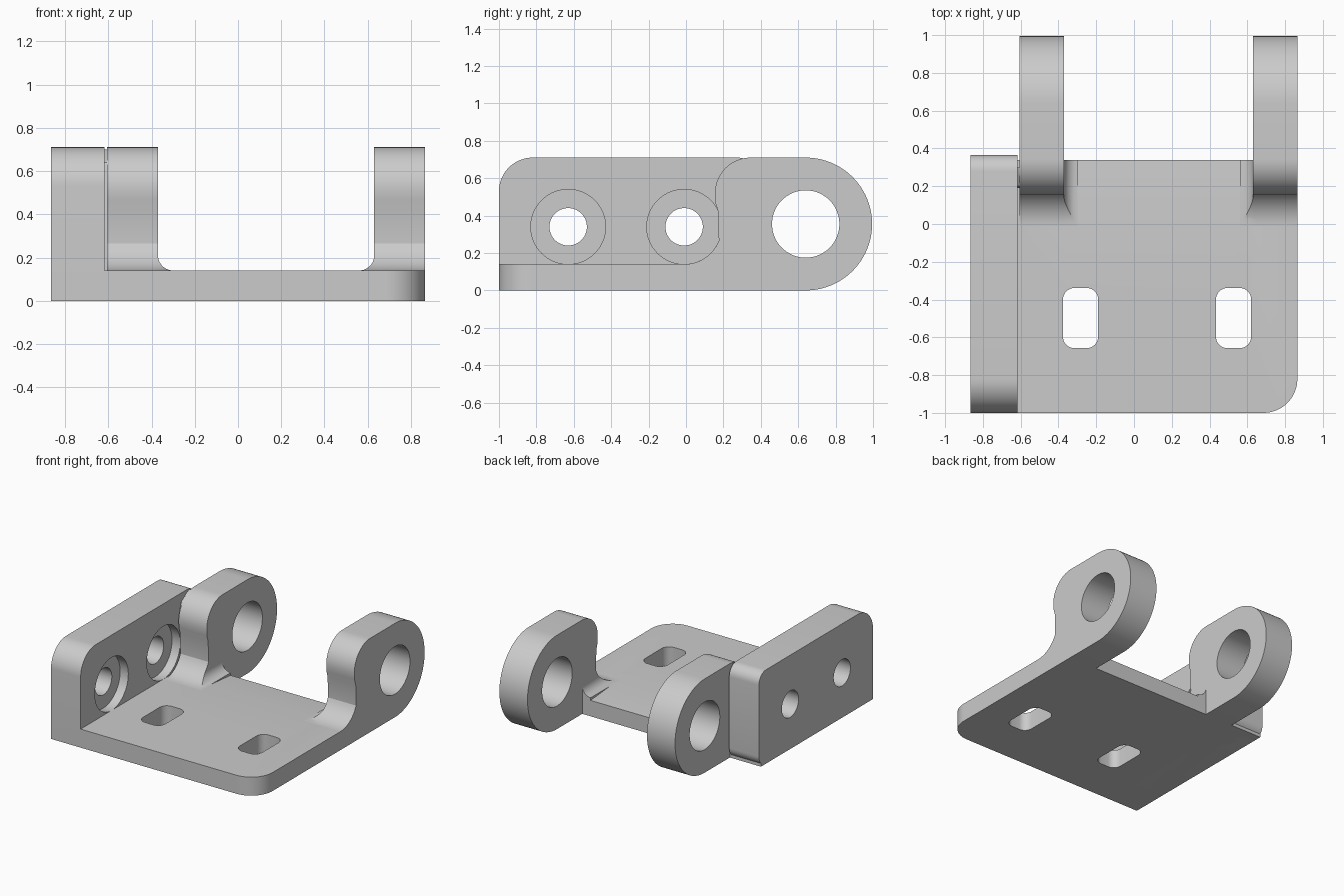
import bpy, bmesh
from math import sin, cos, radians
from mathutils import Vector

if "Cube" in bpy.data.objects:
    bpy.data.objects.remove(bpy.data.objects["Cube"])

grey = bpy.data.materials.new("machined grey")
grey.use_nodes = True
COLOUR = (0.6, 0.6, 0.6, 1)
grey.diffuse_color = COLOUR
grey.node_tree.nodes["Principled BSDF"].inputs["Base Color"].default_value = COLOUR


def arc(cx, cy, r, start, end, steps=16):
    """Points along an arc, angles in degrees."""
    angles = [radians(start + (end - start) * i / steps) for i in range(steps + 1)]
    return [(cx + r * cos(a), cy + r * sin(a)) for a in angles]


def prism(name, outline, axis, low, high):
    """Extrude a 2D outline along x (y, z points), y (x, z) or z (x, y)."""
    def place(p, d):
        return {"x": (d, *p), "y": (p[0], d, p[1]), "z": (*p, d)}[axis]
    bm = bmesh.new()
    face = bm.faces.new([bm.verts.new(place(p, low)) for p in outline])
    top = bmesh.ops.extrude_face_region(bm, geom=[face])["geom"]
    moved = [v for v in top if isinstance(v, bmesh.types.BMVert)]
    bmesh.ops.translate(bm, verts=moved, vec=Vector(place((0, 0), high - low)))
    bmesh.ops.recalc_face_normals(bm, faces=bm.faces)
    mesh = bpy.data.meshes.new(name)
    bm.to_mesh(mesh)
    bm.free()
    mesh.materials.append(grey)
    obj = bpy.data.objects.new(name, mesh)
    bpy.context.collection.objects.link(obj)
    return obj


def rod(y, z, r, low, high):
    return prism("cutter", arc(y, z, r, 0, 360, 64)[:-1], "x", low, high)


def finish(obj, cutters=()):
    """Cut the holes, remove the cutters and smooth the curved faces."""
    bpy.ops.object.select_all(action="DESELECT")
    bpy.context.view_layer.objects.active = obj
    obj.select_set(True)
    for cutter in cutters:
        cutter.hide_render = True
        mod = obj.modifiers.new("cut", "BOOLEAN")
        mod.operation, mod.solver, mod.object = "DIFFERENCE", "EXACT", cutter
        bpy.ops.object.modifier_apply(modifier=mod.name)
        bpy.data.objects.remove(cutter)
    bpy.ops.object.shade_smooth_by_angle(angle=radians(25))


SIDE, FLOOR, TOP = 0.865, 0.14, 0.71
SCREW_Z, BACK_SCREW_Y = 0.34, -0.01

# Base plate with one rounded corner and two slots
plate = prism("base_plate", [(-SIDE, -1)] + arc(SIDE - 0.18, -0.82, 0.18, -90, 0)
              + [(SIDE, 0.34), (-SIDE, 0.34)], "z", 0, FLOOR)
slots = []
for x in (-0.283, 0.527):
    outline = []
    for sx, sy, a in ((1, 1, 0), (-1, 1, 90), (-1, -1, 180), (1, -1, 270)):
        outline += arc(x + sx * 0.033, -0.498 + sy * 0.099, 0.06, a, a + 90, 8)
    slots.append(prism("cutter", outline, "z", -0.1, 0.3))
# Shallow relief sloping to the rear edge between the lugs
relief = prism("cutter", [(0.11, FLOOR), (0.4, 0.115), (0.4, 0.2), (0.11, 0.2)],
               "x", -0.37, 0.63)
finish(plate, slots + [relief])

# Side wall with two counterbored screw holes
wall = prism("side_wall", [(-1, 0)] + arc(0.28, 0.085, 0.085, -90, 0, 8)
             + arc(0.28, TOP - 0.085, 0.085, 0, 90, 8)
             + arc(-0.82, TOP - 0.18, 0.18, 90, 180), "x", -SIDE, -0.617)
bores = []
for y in (-0.63, BACK_SCREW_Y):
    bores += [rod(y, SCREW_Z, 0.1, -1, -0.5), rod(y, SCREW_Z, 0.2, -0.685, -0.5)]
finish(wall, bores)

# Bridge joining the wall to its neighbouring lug
finish(prism("wall_bridge", [(0.19, 0), (0.3, 0), (0.3, TOP - 0.01), (0.27, 0.69),
                             (0.2, 0.64), (0.19, 0.6)], "x", -0.63, -0.6))

# Pair of hinge lugs: round nose, waisted neck and pin hole
neck = arc(BACK_SCREW_Y, SCREW_Z, 0.2, -90, -22, 14)
profile = ([(BACK_SCREW_Y, 0)] + arc(0.64, 0.355, 0.355, -90, 90, 48)
           + arc(0.345, TOP - 0.19, 0.19, 90, 180)
           + [(0.157, 0.47), (0.172, 0.42)] + neck[::-1])
for name, low, high, inner, turn in (("right_lug", -0.605, -0.37, -0.37, 1),
                                     ("left_lug", 0.63, SIDE, 0.63, -1)):
    finish(prism(name, profile, "x", low, high), [rod(0.64, 0.355, 0.18, -1, 1)])
    # Concave fillet between lug and plate, trimmed by the screw clearance
    curve = [(inner + turn * (x + 0.07), z + FLOOR + 0.07)
             for x, z in arc(0, 0, 0.07, 180, 270, 10)]
    outline = [(inner - turn * 0.02, 0.05), (inner - turn * 0.02, FLOOR + 0.07)]
    outline += curve + [(inner + turn * 0.07, 0.05)]
    fillet = prism(name + "_fillet", outline, "y", BACK_SCREW_Y, 0.34)
    finish(fillet, [rod(BACK_SCREW_Y, SCREW_Z, 0.2, -1, 1)])
